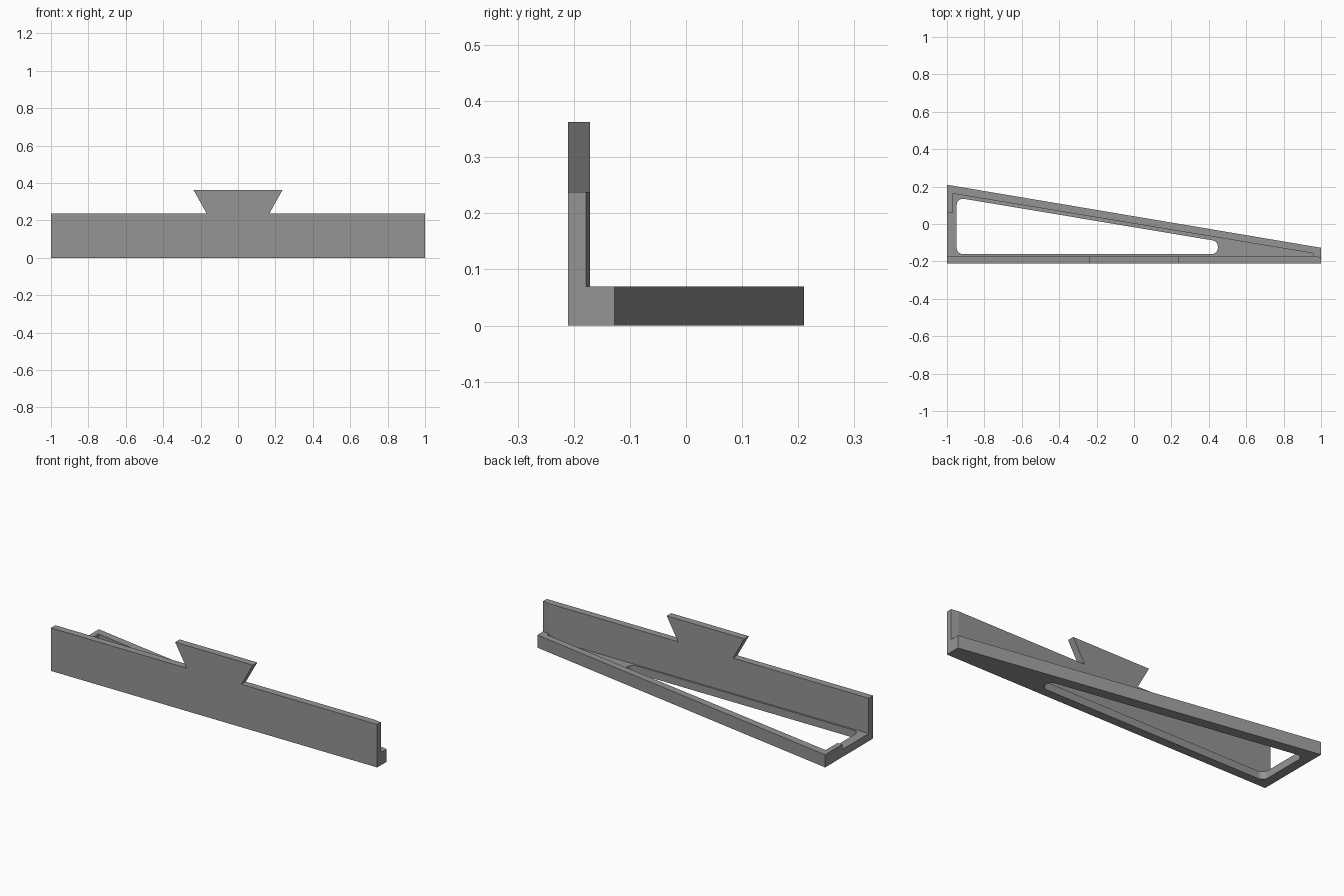
import bpy, bmesh, math
from mathutils import Vector

if "Cube" in bpy.data.objects:
    bpy.data.objects.remove(bpy.data.objects["Cube"])

grey = bpy.data.materials.new("mid grey")
grey.diffuse_color = (0.3, 0.3, 0.3, 1)
grey.use_nodes = True
grey.node_tree.nodes["Principled BSDF"].inputs["Base Color"].default_value = grey.diffuse_color


def prism(name, outline, lo, hi, axis="z"):
    """Extrude an (x, y) outline along z, or an (x, z) outline along y."""
    bm = bmesh.new()
    put = (lambda p, h: (p[0], p[1], h)) if axis == "z" else (lambda p, h: (p[0], h, p[1]))
    face = bm.faces.new([bm.verts.new(put(p, lo)) for p in outline])
    ext = bmesh.ops.extrude_face_region(bm, geom=[face])
    step = (0, 0, hi - lo) if axis == "z" else (0, hi - lo, 0)
    moved = [v for v in ext["geom"] if isinstance(v, bmesh.types.BMVert)]
    bmesh.ops.translate(bm, verts=moved, vec=step)
    bmesh.ops.recalc_face_normals(bm, faces=bm.faces)
    mesh = bpy.data.meshes.new(name)
    bm.to_mesh(mesh)
    bm.free()
    mesh.materials.append(grey)
    obj = bpy.data.objects.new(name, mesh)
    bpy.context.collection.objects.link(obj)
    return obj


def fillet(points, radius, steps=8):
    """Round every corner of a convex counter-clockwise outline."""
    out = []
    for i, p in enumerate(points):
        p = Vector(p)
        a = (Vector(points[i - 1]) - p).normalized()
        b = (Vector(points[(i + 1) % len(points)]) - p).normalized()
        half = a.angle(b) / 2
        centre = p + (a + b).normalized() * radius / math.sin(half)
        start = p + a * radius / math.tan(half) - centre
        sweep = math.pi - 2 * half
        for k in range(steps + 1):
            t = sweep * k / steps
            c, s = math.cos(t), math.sin(t)
            out.append(centre + Vector((start.x * c - start.y * s, start.x * s + start.y * c)))
    return out


def combine(target, other, operation):
    mod = target.modifiers.new(operation.lower(), "BOOLEAN")
    mod.operation = operation
    mod.solver = "EXACT"
    mod.object = other
    bpy.context.view_layer.objects.active = target
    bpy.ops.object.modifier_apply(modifier=mod.name)
    bpy.data.objects.remove(other)


# Wedge-shaped base plate
base = prism("wedge_bracket", [(-1, -0.21), (1, -0.21), (1, -0.127), (-1, 0.21)], 0, 0.07)

# Shallow recess behind the wall, open at the left end
recess = prism("recess_cutter", [(-1.1, -0.19), (0.96, -0.19), (0.96, -0.157),
                                 (-0.97, 0.163), (-0.97, 0.06), (-1.1, 0.06)], 0.042, 0.2)
combine(base, recess, "DIFFERENCE")

# Rounded opening through the floor
opening = prism("opening_cutter", fillet([(-0.948, -0.161), (0.448, -0.161),
                                          (0.448, -0.092), (-0.948, 0.141)], 0.033), -0.1, 0.2)
combine(base, opening, "DIFFERENCE")

# Upright wall, slightly tapered at its right end
wall = prism("upright_wall", [(-1, -0.21), (1, -0.21), (1, -0.178),
                              (0.96, -0.171), (-1, -0.171)], 0, 0.238)
# Dovetail tab on top of the wall
tab = prism("dovetail_tab", [(-0.13, 0.17), (0.13, 0.17), (0.168, 0.238), (0.238, 0.363),
                             (-0.238, 0.363), (-0.168, 0.238)], -0.21, -0.171, "y")
combine(wall, tab, "UNION")
combine(base, wall, "UNION")
